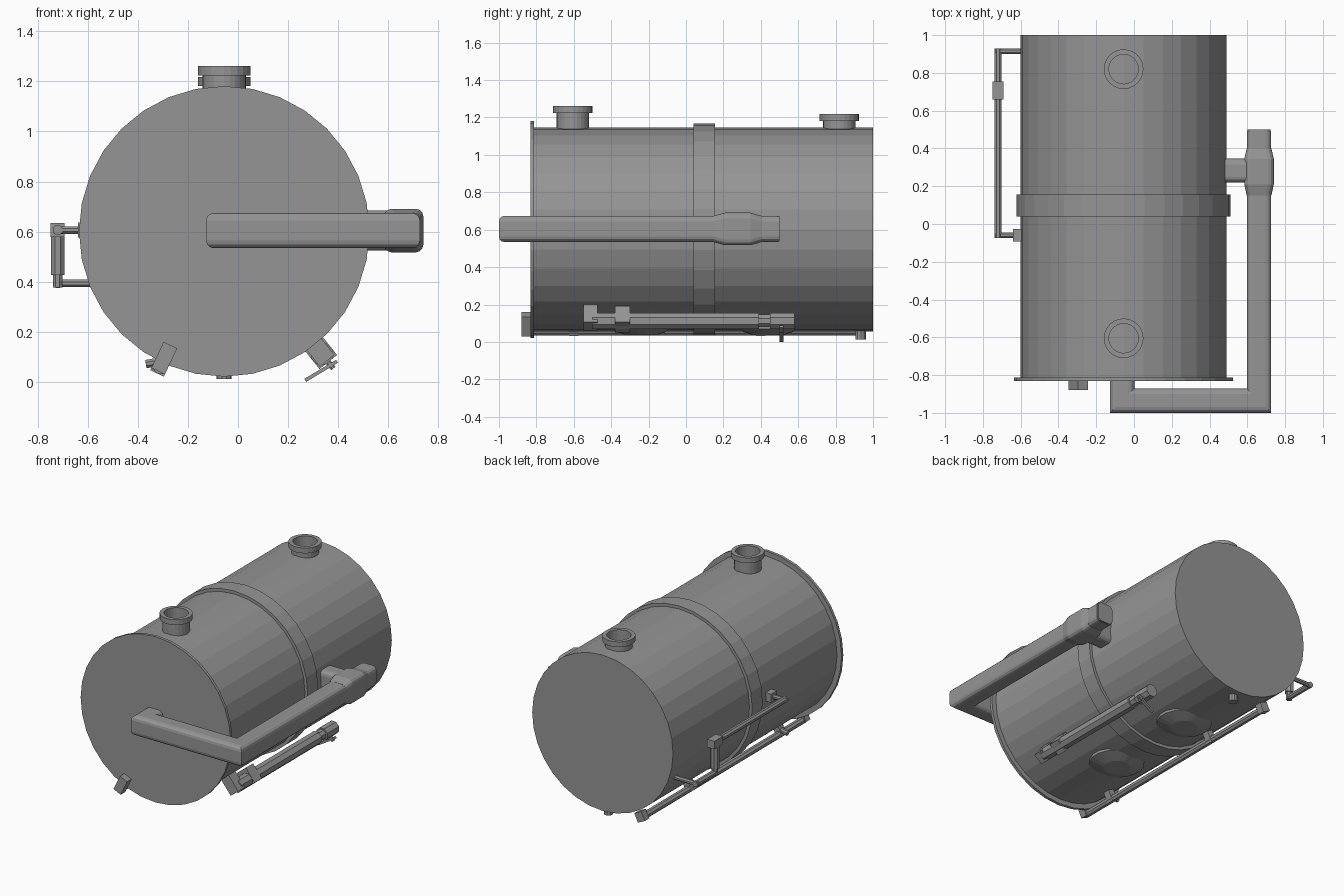
import bpy, bmesh, math
from mathutils import Vector, Matrix

if "Cube" in bpy.data.objects:
    bpy.data.objects.remove(bpy.data.objects["Cube"])

CX, CZ = -0.055, 0.605          # tank axis (runs along y)
Z = Vector((0, 0, 1))

# Dark grey paint for every part
paint = bpy.data.materials.new("dark_grey")
paint.diffuse_color = (0.3, 0.3, 0.3, 1)
paint.use_nodes = True
paint.node_tree.nodes["Principled BSDF"].inputs["Base Color"].default_value = paint.diffuse_color


def finish(bm, name):
    bmesh.ops.recalc_face_normals(bm, faces=bm.faces[:])
    me = bpy.data.meshes.new(name)
    bm.to_mesh(me)
    bm.free()
    me.materials.append(paint)
    ob = bpy.data.objects.new(name, me)
    bpy.context.collection.objects.link(ob)
    return ob


def rod(name, p, q, r, n=8, turn=0.5, r2=None):
    """Capped n-sided rod from p to q; turn is a fraction of one side."""
    p, q = Vector(p), Vector(q)
    d = q - p
    bm = bmesh.new()
    rot = d.to_track_quat('Z', 'Y').to_matrix().to_4x4()
    mat = Matrix.Translation((p + q) / 2) @ rot @ Matrix.Rotation(2 * math.pi * turn / n, 4, 'Z')
    bmesh.ops.create_cone(bm, cap_ends=True, segments=n, radius1=r, radius2=r2 or r,
                          depth=d.length, matrix=mat)
    return finish(bm, name)


def box(name, c, size, ang=0):
    """Box of given size, turned about the y axis."""
    bm = bmesh.new()
    mat = Matrix.Translation(c) @ Matrix.Rotation(ang, 4, 'Y') @ Matrix.Diagonal((*size, 1))
    bmesh.ops.create_cube(bm, size=1, matrix=mat)
    return finish(bm, name)


def lathe(name, profile, c, n=24):
    """Closed (r, z) profile spun about a vertical axis."""
    bm = bmesh.new()
    rings = [[bm.verts.new((c[0] + r * math.cos(2 * math.pi * i / n),
                            c[1] + r * math.sin(2 * math.pi * i / n), z))
              for i in range(n)] for r, z in profile]
    for a, b in zip(rings, rings[1:] + rings[:1]):
        for i in range(n):
            j = (i + 1) % n
            bm.faces.new((a[i], a[j], b[j], b[i]))
    return finish(bm, name)


def duct(name, path, sizes, cut=0.03):
    """Round-cornered duct along a level path with mitred bends."""
    pts = [Vector(p) for p in path]
    bm = bmesh.new()
    rings = []
    for i, (p, (w, h)) in enumerate(zip(pts, sizes)):
        a = (pts[i] - pts[i - 1]).normalized() if i else (pts[1] - p).normalized()
        b = (pts[i + 1] - p).normalized() if i < len(pts) - 1 else a
        s1, s2 = a.cross(Z), b.cross(Z)
        s = (s1 + s2) / (1 + s1.dot(s2))
        sec = []
        for k, (sx, sz) in enumerate(((1, 1), (-1, 1), (-1, -1), (1, -1))):
            for t in range(4):
                g = math.radians(90 * k + 30 * t)
                sec.append((sx * (w - cut) + cut * math.cos(g),
                            sz * (h - cut) + cut * math.sin(g)))
        rings.append([bm.verts.new(p + s * u + Z * v) for u, v in sec])
    n = len(rings[0])
    for r1, r2 in zip(rings, rings[1:]):
        for i in range(n):
            j = (i + 1) % n
            bm.faces.new((r1[i], r1[j], r2[j], r2[i]))
    bm.faces.new(rings[0])
    bm.faces.new(rings[-1])
    return finish(bm, name)


def polar(r, ang, y):
    """Point at radius r from the tank axis; ang measured from straight down."""
    return Vector((CX + r * math.sin(ang), y, CZ - r * math.cos(ang)))


# Tank shell, front flange and middle band
for name, y0, y1, r in (("tank_shell", -0.82, 1.0, 0.545),
                        ("front_flange", -0.832, -0.812, 0.58),
                        ("middle_band", 0.04, 0.155, 0.566)):
    rod(name, (CX, y0, CZ), (CX, y1, CZ), r, 32, 0)

# Open filler necks with collars
for name, y, top in (("front_filler", -0.605, 1.265), ("back_filler", 0.82, 1.222)):
    lathe(name, [(0.078, 1.08), (0.087, 1.08), (0.087, top - 0.037), (0.105, top - 0.037),
                 (0.105, top), (0.078, top)], (CX, y))

# Large side duct wrapping from the front plate along the right side
W, H = 0.0645, 0.07
duct("side_duct", [(-0.063, -0.82, 0.608), (-0.063, -0.9355, 0.608), (0.662, -0.9355, 0.608),
                   (0.662, 0.49, 0.608)], [(W, H)] * 4)
duct("duct_tee", [(0.662, y, 0.608) for y in (0.15, 0.21, 0.345, 0.40)],
     [(W + .001, H + .001), (0.078, 0.087), (0.078, 0.087), (W + .001, H + .001)])
duct("tee_branch", [(0.45, 0.283, 0.608), (0.64, 0.283, 0.608)], [(0.063, 0.08)] * 2)
duct("duct_outlet", [(0.662, 0.38, 0.608), (0.662, 0.5, 0.608)], [(0.06, 0.068)] * 2)

# Stepped pipe on the left side
gx = -0.72
rod("gauge_inlet", (-0.58, -0.06, 0.61), (gx - 0.015, -0.06, 0.61), 0.016)
box("gauge_inlet_fitting", (-0.615, -0.06, 0.61), (0.05, 0.066, 0.06))
rod("gauge_upper_run", (gx, -0.075, 0.61), (gx, 0.70, 0.61), 0.021)
box("gauge_elbow", (gx, 0.707, 0.61), (0.056, 0.095, 0.055))
rod("gauge_drop", (gx, 0.71, 0.62), (gx, 0.71, 0.43), 0.03)
rod("gauge_drop_end", (gx, 0.71, 0.44), (gx, 0.71, 0.38), 0.021)
rod("gauge_lower_run", (gx, 0.70, 0.397), (gx, 0.93, 0.397), 0.02)
rod("gauge_outlet", (gx - 0.015, 0.915, 0.397), (-0.54, 0.915, 0.397), 0.016)

# Drain pipe low on the left
A = -math.atan2(0.265, 0.56)
rod("drain_pipe", polar(0.603, A, -0.86), polar(0.603, A, 0.95), 0.024)
box("drain_front_fitting", polar(0.56, A, -0.855), (0.06, 0.05, 0.115), -A)
box("drain_back_fitting", polar(0.595, A, 0.93), (0.06, 0.05, 0.065), -A)
rod("drain_stub", (-0.31, -0.60, 0.085), (-0.368, -0.60, 0.075), 0.018)
for y in (-0.60, 0.40):
    box("drain_support", polar(0.575, A, y), (0.045, 0.05, 0.09), -A)

# Valve tube low on the right
B = math.atan2(0.39, 0.49)
R = 0.625
rod("valve_tube", polar(R, B, -0.50), polar(R, B, 0.39), 0.046)
rod("valve_neck", polar(R, B, 0.38), polar(R, B, 0.46), 0.036)
rod("valve_end", polar(R, B, 0.45), polar(R, B, 0.58), 0.046)
box("tube_head", polar(0.598, B, -0.51), (0.075, 0.075, 0.125), -B)
box("tube_clamp", polar(0.612, B, -0.34), (0.09, 0.08, 0.11), -B)
rod("lever_stem", polar(R, B, 0.51), polar(0.70, B, 0.51), 0.012)
box("valve_lever", (0.332, 0.51, 0.048), (0.148, 0.022, 0.014), -math.atan2(0.075, 0.125))

# Shallow tapered sumps and drain plug under the tank
for y in (-0.24, 0.44):
    rod("bottom_sump", (CX, y, 0.043), (CX, y, 0.073), 0.09, 20, r2=0.18)
    rod("sump_wall", (CX, y, 0.073), (CX, y, 0.15), 0.18, 20)
rod("drain_plug", (CX, 0.935, 0.016), (CX, 0.935, 0.09), 0.03, 10)

# Stand the model on the ground
low = min(v.co.z for o in bpy.data.objects for v in o.data.vertices)
for o in bpy.data.objects:
    o.location.z -= low
